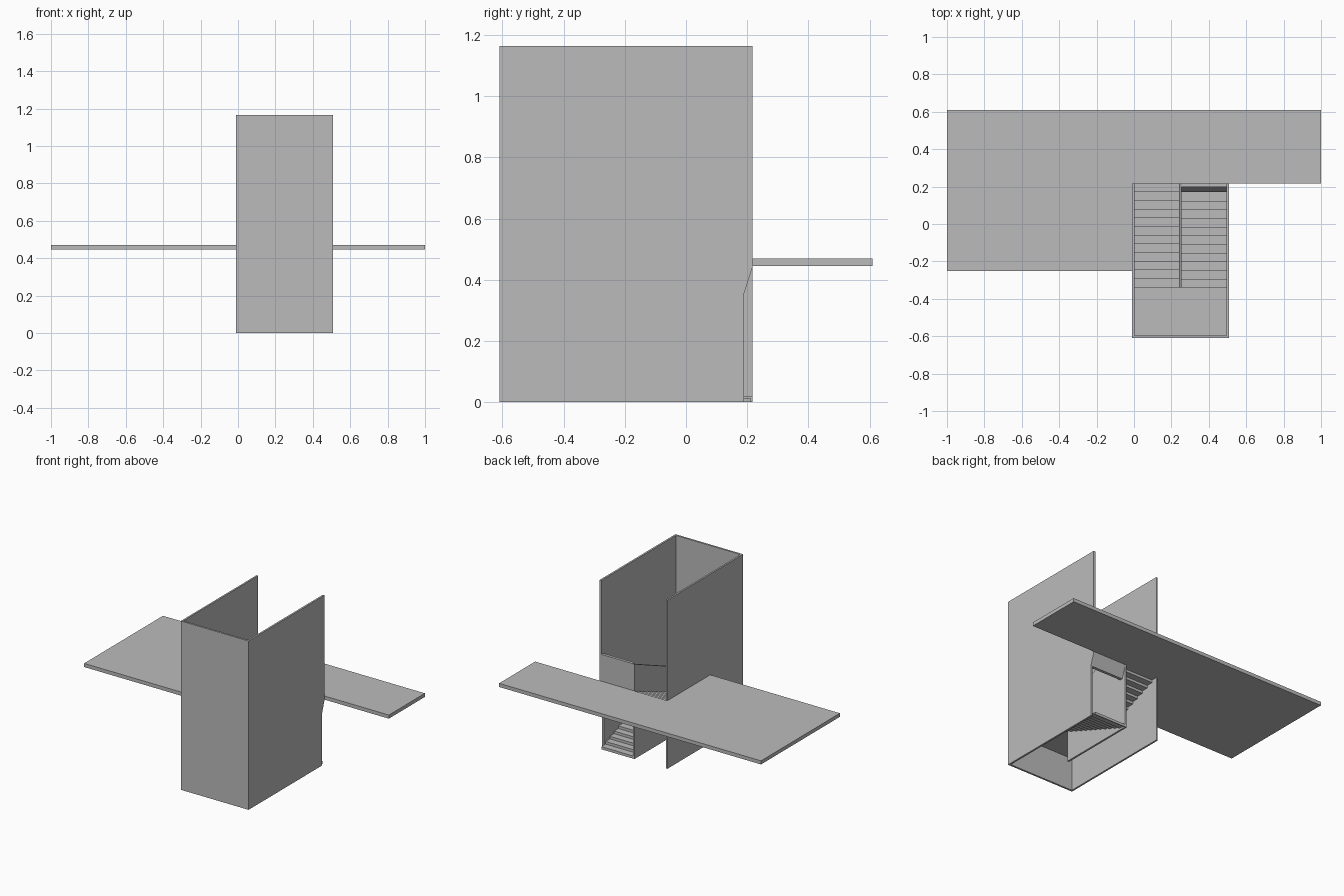
import bpy, bmesh

if "Cube" in bpy.data.objects:
    bpy.data.objects.remove(bpy.data.objects["Cube"])

# one flat grey for the whole model
grey = bpy.data.materials.new("concrete grey")
grey.diffuse_color = (0.5, 0.5, 0.5, 1)
grey.use_nodes = True
grey.node_tree.nodes["Principled BSDF"].inputs["Base Color"].default_value = grey.diffuse_color


def extrude(name, outline, a, b, axis):
    """Extrude an outline: (y, z) points along x, or (x, y) points along z."""
    bm = bmesh.new()
    place = (lambda p, h: (h, p[0], p[1])) if axis == "x" else (lambda p, h: (p[0], p[1], h))
    face = bm.faces.new([bm.verts.new(place(p, a)) for p in outline])
    res = bmesh.ops.extrude_face_region(bm, geom=[face])
    new = [v for v in res["geom"] if isinstance(v, bmesh.types.BMVert)]
    bmesh.ops.translate(bm, verts=new, vec=(b - a, 0, 0) if axis == "x" else (0, 0, b - a))
    bmesh.ops.recalc_face_normals(bm, faces=bm.faces)
    mesh = bpy.data.meshes.new(name)
    bm.to_mesh(mesh)
    bm.free()
    mesh.materials.append(grey)
    ob = bpy.data.objects.new(name, mesh)
    bpy.context.collection.objects.link(ob)
    return ob


TOP, FRONT, BACK = 1.165, -0.61, 0.217
FLOOR_LOW, FLOOR = 0.445, 0.47
LANDING, LAND_Y = 0.235, -0.34
KINK_LOW, KINK_HIGH, KINK_Y = 0.355, 0.44, 0.19
STEPS = 12

# upper floor, L-shaped around the stairwell
extrude("floor_slab", [(-1, -0.25), (-0.01, -0.25), (-0.01, BACK), (1, BACK), (1, 0.61), (-1, 0.61)],
        FLOOR_LOW, FLOOR, "z")

# stairwell walls
extrude("left_wall", [(FRONT, 0), (BACK, 0), (BACK, TOP), (FRONT, TOP)], -0.01, 0.002, "x")
extrude("right_wall", [(FRONT, 0), (KINK_Y, 0), (KINK_Y, KINK_LOW), (BACK, KINK_HIGH),
                       (BACK, TOP), (FRONT, TOP)], 0.495, 0.508, "x")
extrude("front_wall", [(FRONT, 0), (-0.597, 0), (-0.597, TOP), (FRONT, TOP)], 0.002, 0.495, "x")

# middle wall with a top that follows the upper flight
extrude("middle_wall", [(LAND_Y, 0), (BACK, 0), (BACK, 0.655), (LAND_Y, 0.42)], 0.241, 0.254, "x")

# bent guard panel above the start of the lower flight
t = 0.02
extrude("back_guard", [(KINK_Y, KINK_LOW), (BACK, KINK_HIGH), (BACK, 0.655), (BACK - t, 0.655),
                       (BACK - t, KINK_HIGH), (KINK_Y - t, KINK_LOW)], 0.254, 0.495, "x")

# half landing
extrude("landing", [(-0.597, LANDING - 0.01), (LAND_Y, LANDING - 0.01),
                    (LAND_Y, LANDING), (-0.597, LANDING)], 0.002, 0.495, "x")


# folded-plate flights
def flight(name, y0, y1, z0, z1, xa, xb, thick=0.006):
    run, rise = (y1 - y0) / STEPS, (z1 - z0) / (STEPS + 1)
    way = 1 if run > 0 else -1
    upper = []
    for i in range(STEPS + 1):
        upper += [(y0 + i * run, z0 + i * rise), (y0 + i * run, z0 + (i + 1) * rise)]
    lower = [(y + way * thick, max(0, z - thick)) for y, z in upper]
    extrude(name, upper + lower[::-1], xa, xb, "x")


flight("lower_flight", BACK, LAND_Y, 0, LANDING, 0.254, 0.495)
flight("upper_flight", LAND_Y, BACK, LANDING, FLOOR, 0.002, 0.241)
